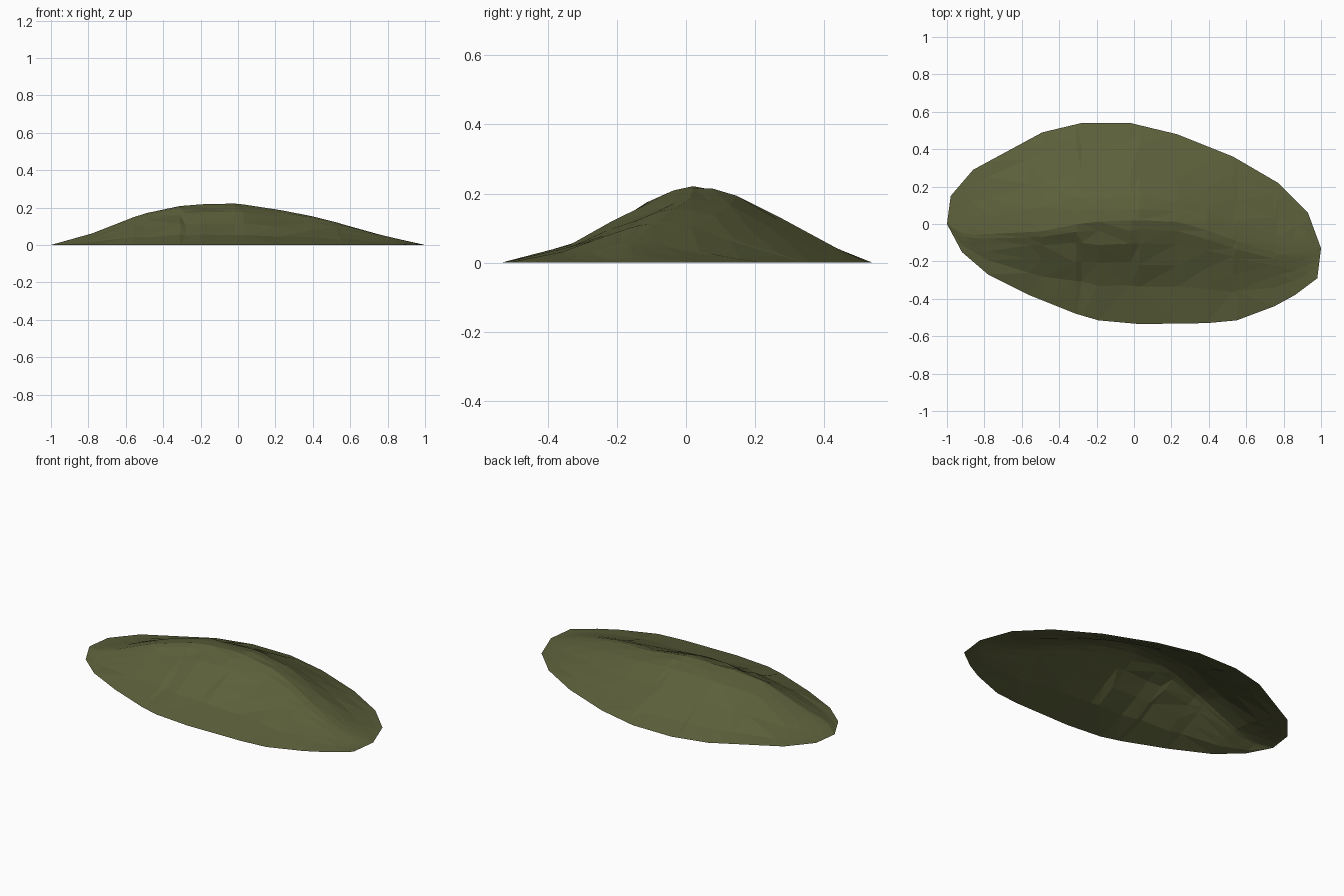
import bpy, bmesh, random

if "Cube" in bpy.data.objects:
    bpy.data.objects.remove(bpy.data.objects["Cube"])
random.seed(4)

# Footprint: northern and southern edges, left to right
NORTH = [(-1, 0), (-.98, .15), (-.86, .29), (-.49, .49), (-.28, .54), (-.02, .54),
         (.23, .48), (.53, .36), (.77, .22), (.93, .06), (1, -.13)]
SOUTH = [(-1, 0), (-.92, -.15), (-.78, -.27), (-.56, -.38), (-.31, -.48), (-.19, -.515),
         (.03, -.535), (.39, -.53), (.55, -.515), (.75, -.44), (.86, -.38), (.98, -.29), (1, -.13)]
# Crest line in plan and in elevation
CREST_Y = [(-1, 0), (-.9, -.06), (-.5, -.04), (-.3, 0), (-.12, .02), (.2, .02),
           (.45, -.05), (.62, -.12), (.8, -.17), (1, -.13)]
CREST_Z = [(-1, 0), (-.75, .07), (-.53, .16), (-.35, .205), (-.12, .223), (0, .221),
           (.3, .175), (.5, .13), (.62, .09), (.82, .04), (1, 0)]
# Slope sections: (fraction from crest to edge, fraction of crest height)
SOUTH_FALL = [(1, 0), (.64, .26), (.42, .53), (.22, .79), (.1, .93)]
NORTH_FALL = [(.12, .97), (.25, .875), (.5, .55), (.8, .2), (1, 0)]


def lerp(table, x):
    for (x0, a), (x1, b) in zip(table, table[1:]):
        if x <= x1:
            return a + (b - a) * (x - x0) / (x1 - x0)
    return table[-1][1]


def jitter(amount):
    return random.uniform(-amount, amount)


# Columns across the mound, at every footprint corner
xs = sorted({x for x, _ in NORTH + SOUTH})
bm = bmesh.new()
columns = []
for x in xs:
    yc, zc = lerp(CREST_Y, x), lerp(CREST_Z, x)
    col = []
    for falls, edge in ((SOUTH_FALL, SOUTH), ([(0, 1)], SOUTH), (NORTH_FALL, NORTH)):
        ye = lerp(edge, x)
        for t, h in falls:
            wob = 0 if t in (0, 1) else .04 * zc
            col.append(bm.verts.new((x, yc + (ye - yc) * t + jitter(wob),
                                     zc * h + jitter(wob * .6))))
    columns.append(col)

# Skin the open-bottomed shell
for a, b in zip(columns, columns[1:]):
    for i in range(len(a) - 1):
        bm.faces.new((a[i], b[i], b[i + 1], a[i + 1]))
bmesh.ops.remove_doubles(bm, verts=bm.verts, dist=.0005)
bmesh.ops.triangulate(bm, faces=bm.faces)
bmesh.ops.recalc_face_normals(bm, faces=bm.faces)
if sum(f.normal.z for f in bm.faces) < 0:
    bmesh.ops.reverse_faces(bm, faces=bm.faces)

mesh = bpy.data.meshes.new("grassy_mound")
bm.to_mesh(mesh)
bm.free()
mound = bpy.data.objects.new("grassy_mound", mesh)
bpy.context.collection.objects.link(mound)

mat = bpy.data.materials.new("olive green")
mat.diffuse_color = (.108, .117, .043, 1)
mat.use_nodes = True
mat.node_tree.nodes["Principled BSDF"].inputs["Base Color"].default_value = mat.diffuse_color
mesh.materials.append(mat)
